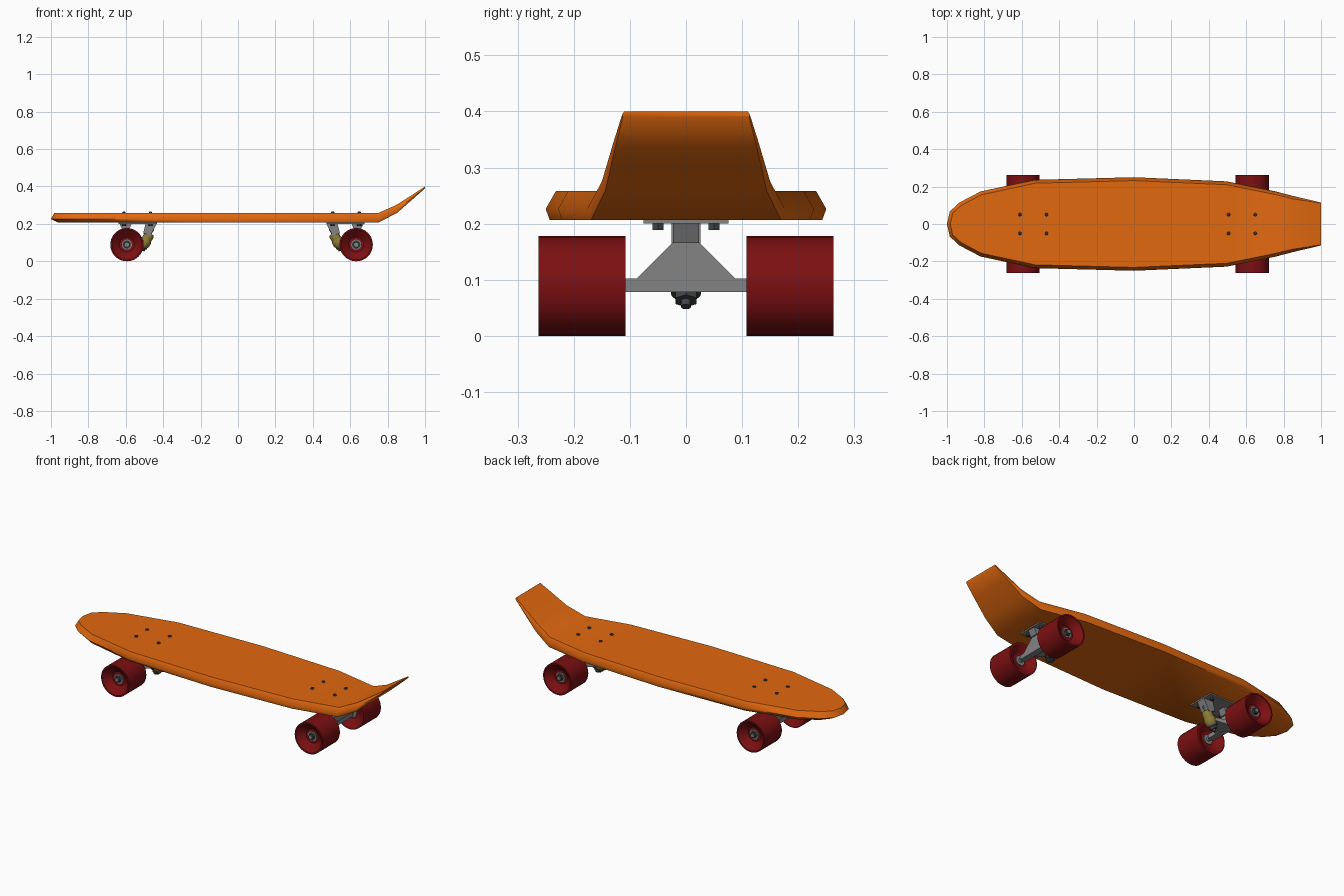
import bpy, bmesh, math
from mathutils import Vector

if "Cube" in bpy.data.objects:
    bpy.data.objects.remove(bpy.data.objects["Cube"])


def material(name, rgb):
    m = bpy.data.materials.new(name)
    m.diffuse_color = (*rgb, 1)
    m.use_nodes = True
    m.node_tree.nodes["Principled BSDF"].inputs["Base Color"].default_value = m.diffuse_color
    return m


ORANGE = material("orange_deck", (0.76, 0.14, 0.005))
RED = material("red_urethane", (0.20, 0.005, 0.006))
DARK = material("dark_steel", (0.055, 0.058, 0.06))
GREY = material("cast_metal", (0.23, 0.23, 0.23))
YELLOW = material("yellow_bushing", (0.26, 0.20, 0.04))


def loft(name, rings, mat, cap_first=True, angle=30):
    """Skin a series of equal-length point rings into a closed solid."""
    bm = bmesh.new()
    vs = [[bm.verts.new(p) for p in r] for r in rings]
    n = len(rings[0])
    for a, b in zip(vs, vs[1:]):
        for i in range(n):
            j = (i + 1) % n
            bm.faces.new((a[i], a[j], b[j], b[i]))
    if cap_first:
        bm.faces.new(vs[0])
    bm.faces.new(vs[-1])
    bmesh.ops.remove_doubles(bm, verts=bm.verts, dist=1e-5)
    bmesh.ops.recalc_face_normals(bm, faces=bm.faces)
    me = bpy.data.meshes.new(name)
    bm.to_mesh(me)
    bm.free()
    me.materials.append(mat)
    ob = bpy.data.objects.new(name, me)
    bpy.context.collection.objects.link(ob)
    bpy.ops.object.select_all(action='DESELECT')
    ob.select_set(True)
    bpy.context.view_layer.objects.active = ob
    bpy.ops.object.shade_smooth_by_angle(angle=math.radians(angle))
    return ob


def turned(name, start, axis, profile, mat, n=16):
    """Turned part: profile holds (radius, distance along axis)."""
    start, axis = Vector(start), Vector(axis).normalized()
    q = Vector((0, 0, 1)).rotation_difference(axis)
    rings = [[start + q @ Vector((r * math.cos(2 * math.pi * i / n),
                                  r * math.sin(2 * math.pi * i / n), d))
              for i in range(n)] for r, d in profile]
    return loft(name, rings, mat)


# Deck: stations of x, half width, underside z, top z
stations = [(-1, 0, .207, .258), (-.985, .067, .207, .258), (-.933, .115, .207, .258),
            (-.82, .174, .207, .258), (-.53, .236, .207, .258), (0, .25, .207, .258),
            (.495, .228, .207, .258), (.75, .176, .207, .258), (.85, .15, .258, .303),
            (.94, .129, .337, .361), (1, .114, .39, .40)]
rings = []
for i, (x, w, zb, zt) in enumerate(stations):
    if i == 0:
        nx, ny = -1, 0
    elif i == len(stations) - 1:
        nx, ny = 0, 1
    else:
        a, b = stations[i - 1], stations[i + 1]
        t = Vector((b[0] - a[0], b[1] - a[1])).normalized()
        nx, ny = -t.y, t.x
    nose = max(0, -nx) if x < -.5 else 0
    if x > .4:
        nx = 0
    taper = min(1, (zt - zb) / .051)
    half = []
    for f, inset in ((0, .007 + .033 * nose), (.38, 0), (1, .018)):
        inset *= taper
        half.append((x - nx * inset, max(0, w - ny * inset), zb + f * (zt - zb)))
    rings.append(half + [(px, -py, pz) for px, py, pz in reversed(half)])
loft("deck", rings, ORANGE, cap_first=False, angle=58)


def truck(label, cx, s):
    """Truck assembly; u runs from the plate centre out to the board end."""
    def P(u, y, z):
        return (cx + s * u, y, z)

    def slab(name, pts, half, mat=GREY):
        return loft(f"{label}_{name}", [[P(u, y, z) for u, z in pts] for y in (-half, half)], mat)

    def pin(name, start, axis, profile, mat, n=16):
        return turned(f"{label}_{name}", P(*start), (s * axis[0], axis[1], axis[2]), profile, mat, n)

    # Base plate with kingpin block and pivot cup
    slab("base_plate", [(-.105, .208), (.1, .208), (.1, .2), (-.105, .2)], .076)
    slab("kingpin_block", [(-.105, .202), (-.045, .202), (-.032, .15), (-.072, .138)], .026)
    slab("pivot_cup", [(.03, .202), (.095, .202), (.078, .166), (.045, .165)], .023)

    # Hanger: axle beam, tapering web up to pivot, yoke around kingpin
    slab("axle_beam", [(.038, .078), (.074, .078), (.074, .102), (.038, .102)], .112)
    web = [(.09, .1), (.022, .168), (.02, .178), (-.02, .178), (-.022, .168), (-.09, .1)]
    loft(f"{label}_hanger_web", [[P(.042 + (z - .1) * .15, y, z) for y, z in web],
                                 [P(.072, y, z) for y, z in web]], GREY)
    loft(f"{label}_hanger_yoke", [
        [P(.05, y, z) for y, z in ((-.06, .082), (.06, .082), (.06, .108), (-.06, .108))],
        [P(-.05, y, z) for y, z in ((-.022, .098), (.022, .098), (.022, .114), (-.022, .114))]], GREY)

    # Tilted kingpin, bushings, washer and nut
    k0, kd = (-.084, 0, .175), (.5, 0, -.866)
    pin("kingpin", k0, kd, [(.009, 0), (.009, .142)], DARK)
    pin("upper_bushing", k0, kd, [(.023, .03), (.027, .042), (.027, .066)], YELLOW)
    pin("lower_bushing", k0, kd, [(.027, .066), (.031, .076), (.031, .096), (.025, .108)], YELLOW)
    pin("kingpin_washer", k0, kd, [(.027, .108), (.027, .115)], DARK)
    pin("kingpin_nut", k0, kd, [(.022, .115), (.022, .13)], DARK, 6)

    # Mounting bolts and nuts
    for i, (u, y) in enumerate([(u, y) for u in (-.071, .071) for y in (-.05, .05)]):
        pin(f"bolt_head_{i}", (u, y, .25), (0, 0, 1), [(.009, 0), (.009, .012), (.006, .015)], DARK, 12)
        pin(f"bolt_nut_{i}", (u, y, .189), (0, 0, 1), [(.011, 0), (.011, .013)], DARK, 6)

    # Wheels with dished faces, bearings and axle nuts
    for side, d in (("near", -1), ("far", 1)):
        c = (.055, 0, .089)
        pin(f"{side}_wheel", c, (0, d, 0),
            [(.026, .135), (.04, .135), (.08, .108), (.089, .108), (.089, .263),
             (.081, .263), (.04, .228), (.026, .228)], RED, 32)
        pin(f"{side}_bearing", c, (0, d, 0), [(.027, .13), (.027, .232), (.02, .232), (.018, .229)], GREY, 24)
        pin(f"{side}_axle", c, (0, d, 0), [(.011, .1), (.011, .25)], GREY)
        pin(f"{side}_axle_nut", c, (0, d, 0), [(.018, .225), (.018, .244)], DARK, 6)


truck("nose_truck", -.539, -1)
truck("tail_truck", .577, 1)
